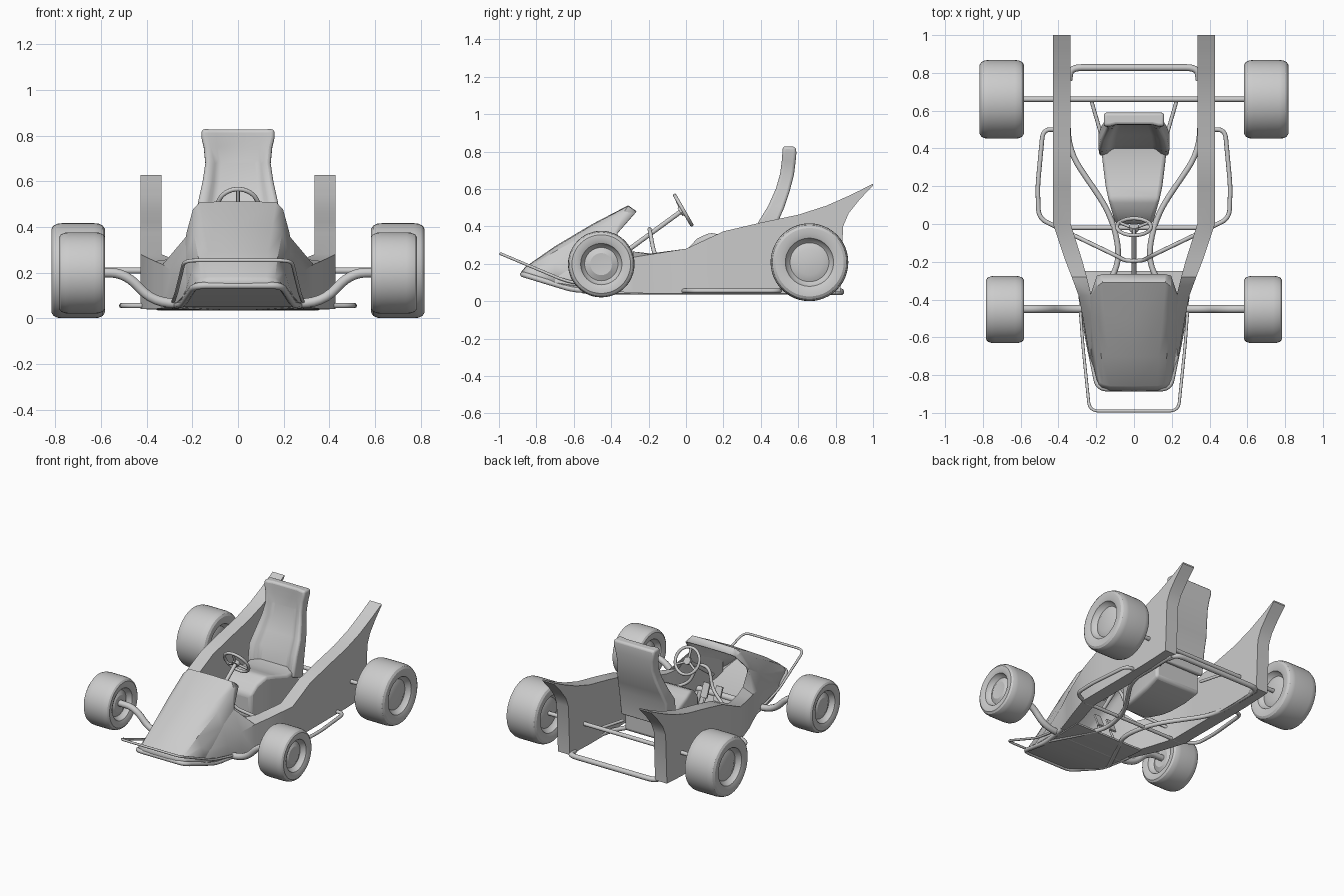
import bpy, bmesh, math
from mathutils import Vector, Matrix

if "Cube" in bpy.data.objects:
    bpy.data.objects.remove(bpy.data.objects["Cube"])


def add(name, bm, angle=35, mirror=False, bevel=0, thick=0):
    bmesh.ops.recalc_face_normals(bm, faces=bm.faces)
    me = bpy.data.meshes.new(name)
    bm.to_mesh(me)
    bm.free()
    ob = bpy.data.objects.new(name, me)
    bpy.context.collection.objects.link(ob)
    bpy.ops.object.select_all(action='DESELECT')
    ob.select_set(True)
    bpy.context.view_layer.objects.active = ob
    bpy.ops.object.shade_smooth_by_angle(angle=math.radians(angle))
    if mirror:
        m = ob.modifiers.new("Mirror", 'MIRROR')
        m.use_clip = True
    if thick:
        s = ob.modifiers.new("Solidify", 'SOLIDIFY')
        s.thickness = thick
        s.offset = 0
    if bevel:
        b = ob.modifiers.new("Bevel", 'BEVEL')
        b.width = bevel
        b.segments = 3
        b.limit_method = 'ANGLE'
        b.angle_limit = math.radians(35)
    return ob


def loft(sections, closed=True):
    bm = bmesh.new()
    rows = [[bm.verts.new(p) for p in s] for s in sections]
    n = len(rows[0])
    for a, b in zip(rows, rows[1:]):
        for i in range(n if closed else n - 1):
            j = (i + 1) % n
            bm.faces.new((a[i], a[j], b[j], b[i]))
    if closed:
        bm.faces.new(rows[0])
        bm.faces.new(rows[-1])
    return bm


def tube(name, pts, r, d=0.06, both=False, cyclic=False):
    """Round tube along a path with filleted corners."""
    P = [Vector(p) for p in pts]
    out = [P[0]]
    for a, b, c in zip(P, P[1:], P[2:]):
        u = b + (a - b).normalized() * min(d, (a - b).length * 0.48)
        v = b + (c - b).normalized() * min(d, (c - b).length * 0.48)
        for k in range(7):
            t = k / 6
            out.append(u * (1 - t) ** 2 + b * 2 * t * (1 - t) + v * t * t)
    out.append(P[-1])
    for s in ((1, -1) if both else (1,)):
        cu = bpy.data.curves.new(name, 'CURVE')
        cu.dimensions = '3D'
        cu.bevel_depth = r
        cu.bevel_resolution = 3
        cu.use_fill_caps = True
        sp = cu.splines.new('POLY')
        sp.points.add(len(out) - 1)
        for q, p in zip(sp.points, out):
            q.co = (p.x * s, p.y, p.z, 1)
        sp.use_smooth = True
        bpy.context.collection.objects.link(bpy.data.objects.new(name, cu))


def mirrored(half):
    return half + [(-x, y, z) for x, y, z in reversed(half)]


# Wheels: lathed tyre with recessed hub
def wheel(name, cx, y, z, R, hw):
    prof = [(hw - .035, 0), (hw - .03, .33 * R), (hw - .045, .5 * R), (hw - .03, .58 * R),
            (hw - .012, .62 * R), (hw - .003, .74 * R), (hw - .003, .88 * R), (hw - .012, .95 * R),
            (hw - .03, .99 * R), (hw - .05, R), (0, R)]
    prof += [(-x, r) for x, r in reversed(prof[:-1])]
    for s in (1, -1):
        bm = bmesh.new()
        vs = [bm.verts.new((x, 0, r)) for x, r in prof]
        es = [bm.edges.new(e) for e in zip(vs, vs[1:])]
        bmesh.ops.spin(bm, geom=vs + es, cent=(0, 0, 0), axis=(1, 0, 0),
                       angle=math.tau, steps=48)
        bmesh.ops.remove_doubles(bm, verts=bm.verts, dist=1e-5)
        bmesh.ops.translate(bm, verts=bm.verts, vec=(s * cx, y, z))
        add(name, bm, 30)


wheel("rear_wheel", .70, .66, .208, .208, .12)
wheel("front_wheel", .683, -.453, .198, .178, .104)

# Side pods: y, inner x, outer x, bottom z, inner top z, outer top z
pod = [(1.0, .335, .428, .618, .628, .628), (.93, .335, .428, .545, .592, .592),
       (.87, .335, .428, .47, .563, .563), (.84, .335, .428, .40, .55, .55),
       (.825, .335, .428, .05, .543, .543), (.75, .335, .428, .045, .51, .51),
       (.6, .335, .428, .04, .462, .462), (.4, .335, .428, .04, .42, .42),
       (.2, .335, .428, .04, .373, .373), (.0, .335, .428, .04, .28, .28),
       (-.19, .275, .365, .04, .255, .25), (-.28, .25, .33, .045, .265, .235),
       (-.38, .225, .293, .05, .36, .21), (-.5, .215, .27, .055, .3, .16),
       (-.7, .2, .236, .085, .17, .11)]
bm = loft([[(i, y, zb), (o, y, zb), (o, y, zo), (i, y, zi)] for y, i, o, zb, zi, zo in pod])
add("side_pod", bm, 25, mirror=True)

# Nose cowl: hollow shell with visor strip at the rear
cowl = [[(0, -.88, .15), (.13, -.878, .15), (.168, -.868, .148), (.182, -.855, .146), (.19, -.835, .142)],
        [(0, -.855, .18), (.125, -.853, .179), (.16, -.845, .174), (.178, -.835, .16), (.196, -.82, .138)],
        [(0, -.7, .288), (.13, -.7, .283), (.17, -.7, .262), (.2, -.7, .2), (.233, -.7, .092)],
        [(0, -.5, .407), (.15, -.5, .402), (.19, -.5, .37), (.222, -.5, .27), (.266, -.5, .065)],
        [(0, -.31, .507), (.165, -.31, .504), (.193, -.33, .475), (.22, -.38, .375), (.28, -.4, .06)],
        [(0, -.268, .477), (.165, -.268, .476), (.193, -.275, .468), (.222, -.365, .365), (.28, -.395, .06)]]
add("nose_cowl", loft(cowl, False), 35, mirror=True, thick=.01)

# Floor under the nose
floor = [(-.875, .165, .14), (-.84, .19, .13), (-.6, .245, .05), (-.25, .27, .038)]
bm = loft([[(w, y, z), (w, y, z + .012), (-w, y, z + .012), (-w, y, z)] for w, y, z in
           [(w, y, z) for y, w, z in floor]])
add("nose_floor", bm)

# Rounded rim along the nose bottom, thin front bumper, rear bumper
tube("nose_rim", mirrored([(.28, -.38, .055), (.245, -.6, .06), (.19, -.872, .143)]), .015, .05)
tube("front_bumper", mirrored([(.285, -.45, .07), (.27, -.65, .11), (.235, -.99, .253)]), .008, .05)
tube("rear_bumper", mirrored([(.345, .76, .05), (.335, .828, .05)]), .018, .06)

# Chassis rails, side bars and cross tubes
tube("chassis_rail", [(.35, .8, .05), (.35, .39, .05), (.12, .05, .05), (.07, -.18, .05),
                      (.14, -.33, .05), (.25, -.55, .055)], .015, .12, both=True)
tube("side_bar", [(.40, .5, .055), (.482, .5, .055), (.51, .2, .055), (.505, .03, .055),
                  (.40, -.02, .055)], .012, .05, both=True)
tube("cross_tube", [(-.4, -.02, .05), (.4, -.02, .05)], .012)

# Axles
tube("rear_axle", [(-.62, .66, .208), (.62, .66, .208)], .014)
tube("front_axle", mirrored([(.63, -.45, .2), (.49, -.45, .198), (.37, -.45, .065)]), .022, .1)

# Seat: cushion runs up into a bolstered back
def seat_section(w, f, b, r):
    f, b = Vector((0, *f)), Vector((0, *b))
    c = f + (b - f).normalized() * r
    return [(w, *f.yz), (w, *b.yz), (-w, *b.yz), (-w, *f.yz), (-.8 * w, *f.yz),
            (-.6 * w, *c.yz), (.6 * w, *c.yz), (.8 * w, *f.yz)]


cushion = [(.10, .0, .10, .27), (.115, .06, .09, .335), (.135, .13, .08, .367),
           (.15, .2, .08, .35), (.165, .32, .09, .315), (.178, .44, .12, .33)]
bm = loft([[(w, y, zb), (w, y, zt), (-w, y, zt), (-w, y, zb)] for w, y, zb, zt in cushion])
add("seat_cushion", bm, 40, bevel=.02)
back = [(.185, (.36, .28), (.47, .24), .03), (.188, (.385, .42), (.49, .42), .035),
        (.175, (.44, .51), (.525, .5), .03), (.155, (.48, .6), (.555, .59), .025),
        (.143, (.503, .68), (.577, .675), .02), (.15, (.512, .75), (.586, .745), .015),
        (.16, (.515, .79), (.59, .79), .01), (.16, (.518, .828), (.588, .825), .008)]
add("seat_back", loft([seat_section(*s) for s in back]), 40, bevel=.015)
tube("seat_strut", [(.225, .65, .2), (.17, .46, .2)], .01, both=True)

# Steering wheel, column and support hoop
n = Vector((0, .87, .5)).normalized()
c = Vector((0, -.015, .487))
rot = n.to_track_quat('Z', 'Y')
bpy.ops.mesh.primitive_torus_add(major_radius=.09, minor_radius=.01, major_segments=40,
                                 minor_segments=10, location=c, rotation=rot.to_euler())
bpy.context.object.name = "steering_wheel"
bpy.ops.object.shade_smooth()
for k in range(3):
    a = math.pi / 2 + k * math.tau / 3
    p = c + rot @ Vector((math.cos(a) * .088, math.sin(a) * .088, 0))
    tube("steering_spoke", [c - n * .01, p], .008)
bpy.ops.mesh.primitive_cylinder_add(radius=.025, depth=.025, location=c - n * .008,
                                    rotation=rot.to_euler())
bpy.context.object.name = "steering_hub"
tube("steering_column", [c - n * .01, (0, -.3, .28)], .013)
tube("support_hoop", mirrored([(.34, -.05, .14), (.09, -.17, .25), (.045, -.195, .385)]), .011, .05)

# Pedals
for s in (1, -1):
    bm = bmesh.new()
    bmesh.ops.create_cube(bm, size=1, matrix=Matrix.Translation((s * .05, -.29, .16)) @
                          Matrix.Rotation(.4, 4, 'X') @ Matrix.Diagonal((.05, .012, .1, 1)))
    add("pedal", bm)
    tube("pedal_arm", [(s * .05, -.3, .13), (s * .06, -.27, .05)], .007)
